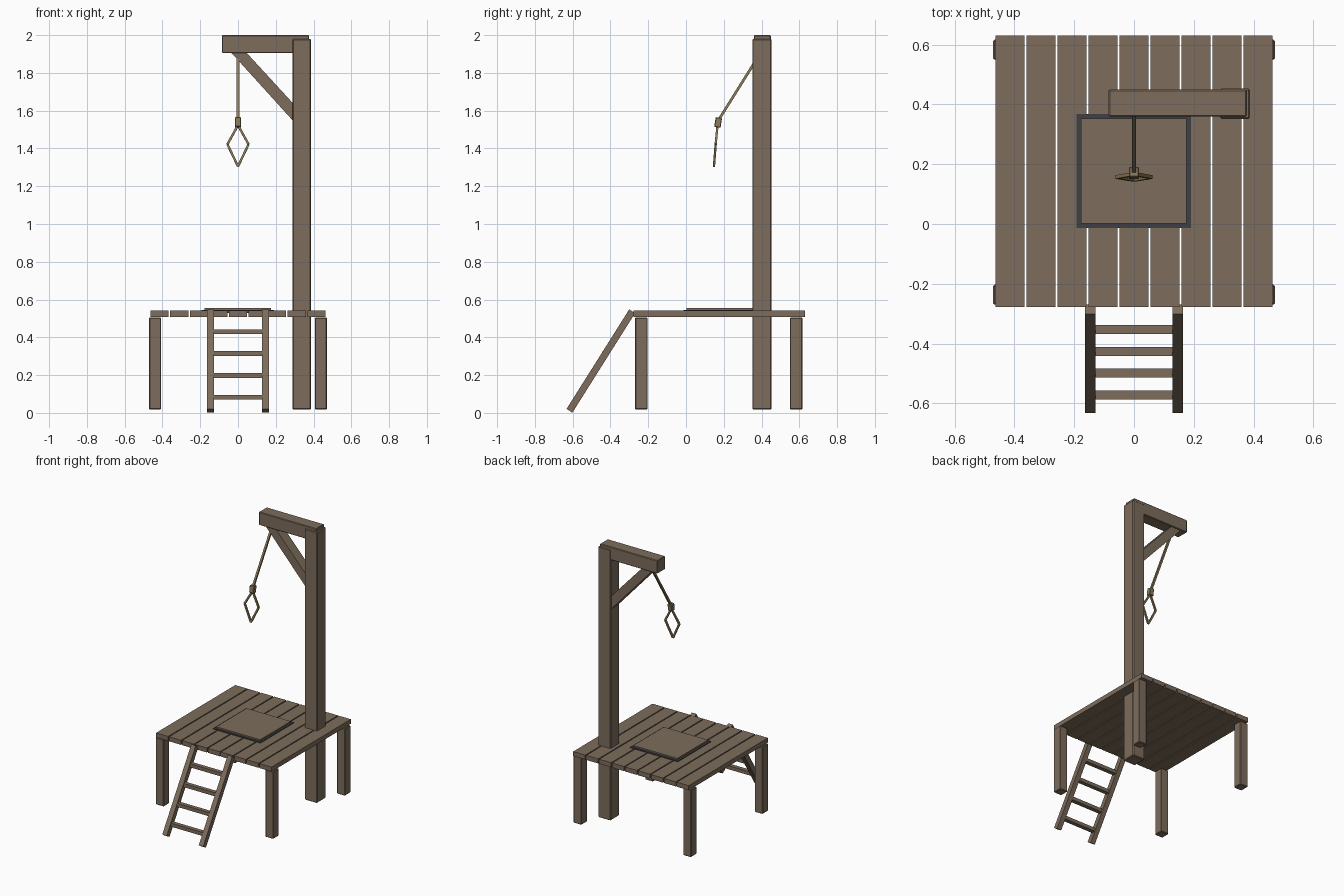
import bpy
import bmesh
from mathutils import Vector, Matrix

cube = bpy.data.objects.get("Cube")
if cube:
    bpy.data.objects.remove(cube, do_unlink=True)


def material(name, rgb):
    m = bpy.data.materials.new(name)
    m.use_nodes = True
    m.diffuse_color = (*rgb, 1)
    m.node_tree.nodes["Principled BSDF"].inputs["Base Color"].default_value = (*rgb, 1)
    return m


WOOD = material("weathered wood", (0.205, 0.152, 0.107))
IRON = material("dark iron", (0.05, 0.05, 0.055))
ROPE = material("hemp rope", (0.26, 0.195, 0.095))


def finish(name, bm, mat, bevel=0.0):
    bmesh.ops.recalc_face_normals(bm, faces=bm.faces)
    mesh = bpy.data.meshes.new(name)
    bm.to_mesh(mesh)
    bm.free()
    mesh.materials.append(mat)
    obj = bpy.data.objects.new(name, mesh)
    bpy.context.scene.collection.objects.link(obj)
    if bevel:
        mod = obj.modifiers.new("worn edges", "BEVEL")
        mod.width = bevel
        mod.segments = 1
    return obj


def box(name, lo, hi, mat=WOOD, bevel=0.0):
    lo, hi = Vector(lo), Vector(hi)
    bm = bmesh.new()
    bmesh.ops.create_cube(bm, size=1, matrix=Matrix.Translation((lo + hi) / 2)
                          @ Matrix.Diagonal((*(hi - lo), 1)))
    return finish(name, bm, mat, bevel)


def bar(name, start, end, width, depth, mat, bevel=0.0):
    """Square bar between two points; width runs across the bar's own plane."""
    start, end = Vector(start), Vector(end)
    z = (end - start).normalized()
    y = z.cross(Vector((1, 0, 0))).normalized()
    x = y.cross(z)
    rot = Matrix((x, y, z)).transposed().to_4x4()
    bm = bmesh.new()
    bmesh.ops.create_cube(bm, size=1, matrix=Matrix.Translation((start + end) / 2) @ rot
                          @ Matrix.Diagonal((width, depth, (end - start).length, 1)))
    return finish(name, bm, mat, bevel)


# Platform planks
for i in range(9):
    x = (i - 4) * 0.1037
    box(f"platform_plank_{i + 1}", (x - 0.048, -0.277, 0.508), (x + 0.048, 0.63, 0.541))

# Platform legs
for side, sx in (("left", 1), ("right", -1)):
    for end, y in (("front", -0.236), ("back", 0.583)):
        x = sx * 0.439
        box(f"{end}_{side}_leg", (x - 0.032, y - 0.033, 0.018),
            (x + 0.032, y + 0.033, 0.505), bevel=0.004)

# Upright post and top beam
box("post", (0.288, 0.351, 0.018), (0.387, 0.453, 1.98), bevel=0.005)
box("top_beam", (-0.085, 0.359, 1.905), (0.376, 0.449, 2.0), bevel=0.004)

# Diagonal brace, tucked into the beam and post
bm = bmesh.new()
profile = [(-0.035, 1.906), (0.046, 1.906), (0.295, 1.635), (0.295, 1.542)]
face = bm.faces.new([bm.verts.new((x, 0.367, z)) for x, z in profile])
new = bmesh.ops.extrude_face_region(bm, geom=[face])["geom"]
bmesh.ops.translate(bm, vec=(0, 0.074, 0),
                    verts=[g for g in new if isinstance(g, bmesh.types.BMVert)])
finish("brace", bm, WOOD)

# Trapdoor with its border
box("trapdoor_frame", (-0.192, -0.014, 0.53), (0.19, 0.368, 0.546), IRON)
box("trapdoor_panel", (-0.177, 0.002, 0.54), (0.176, 0.352, 0.556))

# Ladder
foot, head = Vector((0, -0.617, 0.011)), Vector((0, -0.285, 0.538))
for side, x in (("left", 0.146), ("right", -0.146)):
    off = Vector((x, 0, 0))
    bar(f"ladder_{side}_rail", foot + off, head + off, 0.036, 0.037, WOOD)
for i in range(4):
    z = 0.083 + i * 0.1155
    y = foot.lerp(head, (z - foot.z) / (head.z - foot.z)).y
    box(f"ladder_rung_{i + 1}", (-0.13, y - 0.015, z - 0.013), (0.13, y + 0.015, z + 0.013))

# Hanging rope, knot and diamond loop
knot_top, knot_base = Vector((0, 0.174, 1.563)), Vector((0, 0.166, 1.512))
tip = Vector((0, 0.148, 1.305))
bar("rope", (0, 0.395, 1.906), knot_top - Vector((0, 0, 0.01)), 0.014, 0.014, ROPE)
bar("knot", knot_base, knot_top, 0.034, 0.034, ROPE, 0.003)
for side, sx in (("left", 1), ("right", -1)):
    corner = Vector((sx * 0.056, 0.157, 1.422))
    bar(f"loop_{side}_upper", knot_base + Vector((sx * 0.006, 0, 0)), corner, 0.012, 0.012, ROPE)
    bar(f"loop_{side}_lower", corner, tip, 0.012, 0.012, ROPE)
